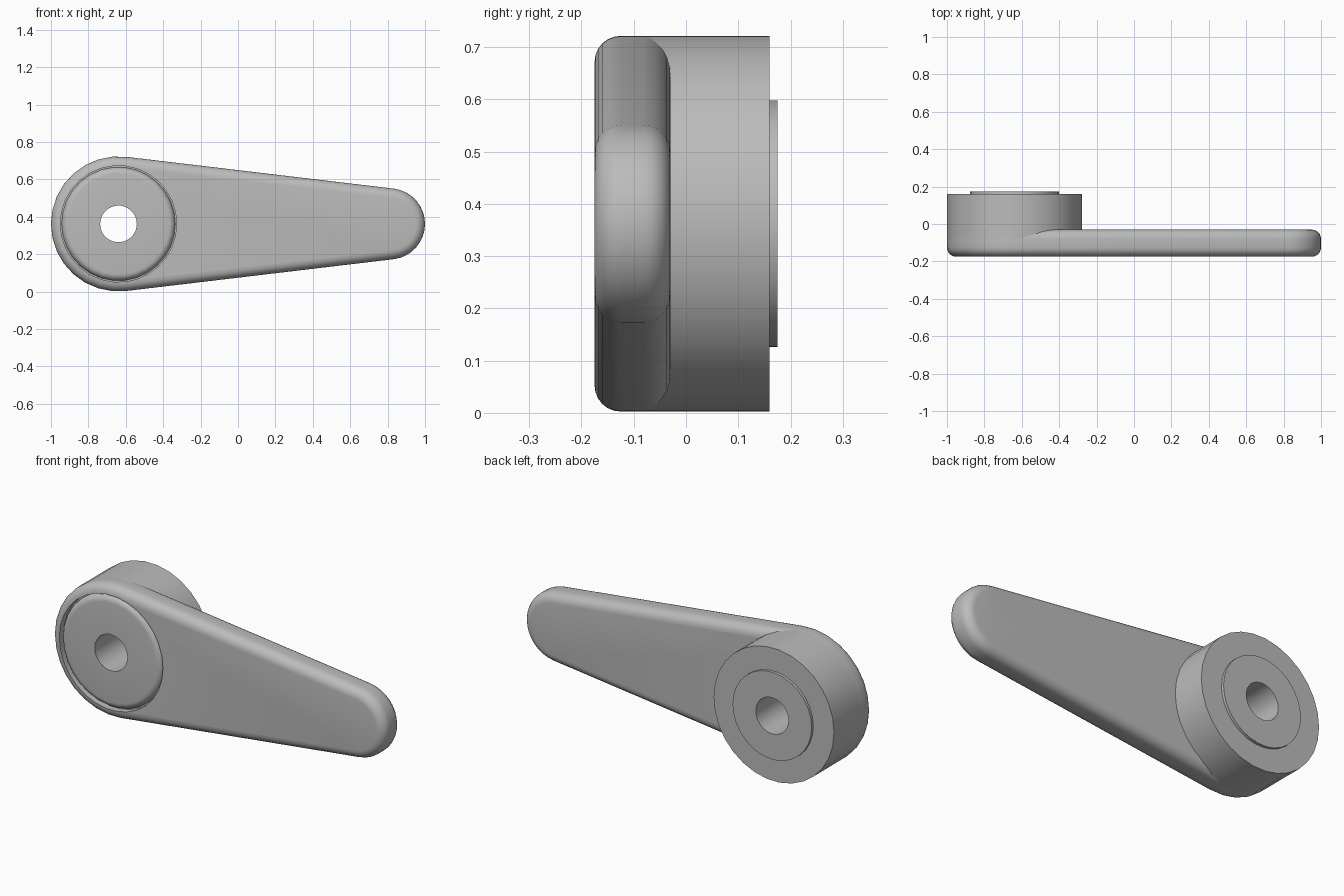
import bpy, bmesh
from math import sin, cos, pi, acos, radians

cube = bpy.data.objects.get("Cube")
if cube:
    bpy.data.objects.remove(cube)

CZ = 0.362                      # height of the long axis
HUB_X, HUB_R = -0.639, 0.361
TIP_X, TIP_R = 0.81, 0.19
ROUND = 0.05                    # edge rounding of the arm
FRONT, ARM_BACK, HUB_BACK, BOSS_BACK = -0.175, -0.03, 0.16, 0.175
BORE_R, BOSS_R = 0.098, 0.237
GROOVE_R = HUB_R - ROUND

# Angle at which the straight sides touch both round ends
tangent = acos((HUB_R - TIP_R) / (TIP_X - HUB_X))


def steps(a, b, n):
    return [a + (b - a) * i / n for i in range(n + 1)]


outer_arc = steps(tangent, 2 * pi - tangent, 16)    # free side of the hub
inner_arc = steps(-tangent, tangent, 14)            # hub side facing the arm
tip_arc = steps(-tangent, tangent, 16)

metal = bpy.data.materials.new("grey metal")
metal.use_nodes = True
colour = (0.5, 0.5, 0.5, 1)
metal.diffuse_color = colour
bsdf = metal.node_tree.nodes["Principled BSDF"]
bsdf.inputs["Base Color"].default_value = colour
bsdf.inputs["Roughness"].default_value = 0.5


def arc(bm, x, r, y, angles):
    return [bm.verts.new((x + r * cos(a), y, CZ + r * sin(a))) for a in angles]


def bridge(bm, a, b):
    for i in range(len(a)):
        j = (i + 1) % len(a)
        bm.faces.new((a[i], a[j], b[j], b[i]))


def finish(bm, name):
    bmesh.ops.recalc_face_normals(bm, faces=bm.faces)
    mesh = bpy.data.meshes.new(name)
    bm.to_mesh(mesh)
    bm.free()
    mesh.materials.append(metal)
    obj = bpy.data.objects.new(name, mesh)
    bpy.context.collection.objects.link(obj)
    bpy.ops.object.select_all(action='DESELECT')
    obj.select_set(True)
    bpy.context.view_layer.objects.active = obj
    bpy.ops.object.shade_smooth_by_angle(angle=radians(32))
    return obj


# Arm: tapered outline with rounded front and back edges, open where the hub sits
bm = bmesh.new()
quarter = steps(0, pi / 2, 6)
section = [(FRONT + ROUND * (1 - sin(a)), ROUND * (1 - cos(a))) for a in reversed(quarter)]
section += [(ARM_BACK - ROUND * (1 - sin(a)), ROUND * (1 - cos(a))) for a in quarter]
rings = []
for y, inset in section:
    rings.append(arc(bm, HUB_X, HUB_R - inset, y, outer_arc)
                 + arc(bm, TIP_X, TIP_R - inset, y, tip_arc))
for a, b in zip(rings, rings[1:]):
    bridge(bm, a, b)
n = len(outer_arc)
sockets = []
for ring, y in ((rings[0], FRONT), (rings[-1], ARM_BACK)):
    near = arc(bm, HUB_X, GROOVE_R, y, inner_arc[1:-1])
    bm.faces.new([ring[n - 1]] + ring[n:] + [ring[0]] + near[::-1])
    sockets.append(ring[:n] + near)
bridge(bm, *sockets)
finish(bm, "arm")

# Hub: turned body with rounded front disc, groove, bore and raised back boss
disc_r, fillet = 0.304, 0.035
profile = [(BORE_R, FRONT)]
profile += [(disc_r - fillet * (1 - sin(a)), FRONT + fillet * (1 - cos(a))) for a in quarter]
profile += [(GROOVE_R, FRONT + fillet), (GROOVE_R, ARM_BACK - ROUND),
            (HUB_R, ARM_BACK - ROUND), (HUB_R, HUB_BACK), (BOSS_R, HUB_BACK),
            (BOSS_R, BOSS_BACK), (BORE_R, BOSS_BACK)]
bm = bmesh.new()
turn = outer_arc + inner_arc[1:-1]
loops = [arc(bm, HUB_X, r, y, turn) for r, y in profile]
for a, b in zip(loops, loops[1:] + loops[:1]):
    bridge(bm, a, b)
finish(bm, "hub")
